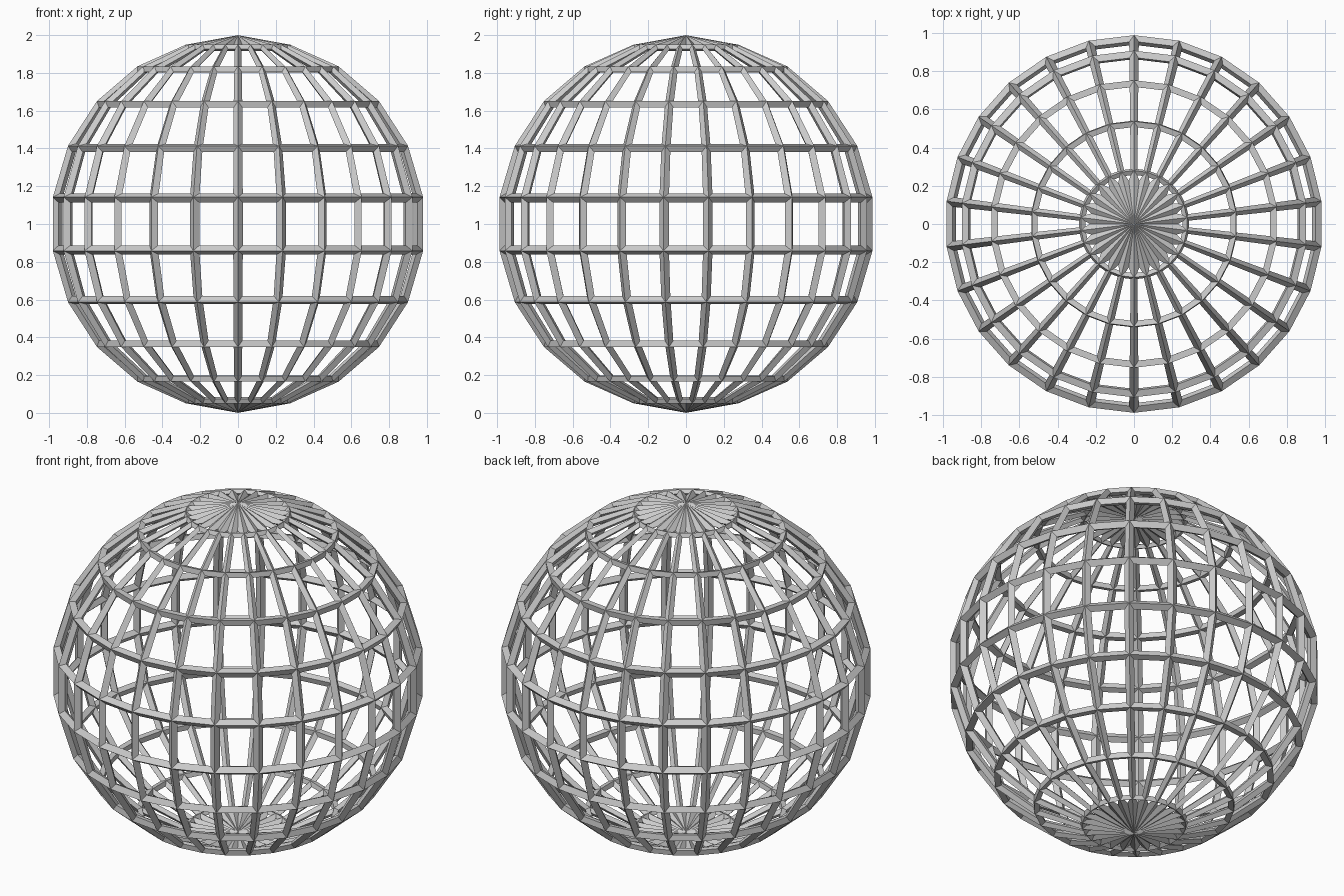
import bpy, bmesh, math
from mathutils import Matrix

if "Cube" in bpy.data.objects:
    bpy.data.objects.remove(bpy.data.objects["Cube"])

SEGMENTS, RINGS = 26, 11
RADIUS = 0.972        # lattice centre line; the pole ridges reach radius 1
BAR_RATIO = 0.2       # bar thickness relative to local edge length

# base sphere with a meridian facing the front
bm = bmesh.new()
bmesh.ops.create_uvsphere(bm, u_segments=SEGMENTS, v_segments=RINGS, radius=RADIUS)
v = max(bm.verts, key=lambda p: p.co.xy.length)
turn = -math.pi / 2 - math.atan2(v.co.y, v.co.x)
bmesh.ops.rotate(bm, verts=bm.verts, cent=(0, 0, 0), matrix=Matrix.Rotation(turn, 3, 'Z'))
bmesh.ops.translate(bm, verts=bm.verts, vec=(0, 0, 1))
mesh = bpy.data.meshes.new("lattice_sphere")
bm.to_mesh(mesh)
bm.free()
sphere = bpy.data.objects.new("lattice_sphere", mesh)
bpy.context.collection.objects.link(sphere)

# turn every edge into a diamond-section bar, thinner towards the poles
wire = sphere.modifiers.new("bars", 'WIREFRAME')
wire.thickness = BAR_RATIO
wire.offset = 0
wire.use_even_offset = True
wire.use_relative_offset = True
wire.use_replace = True
